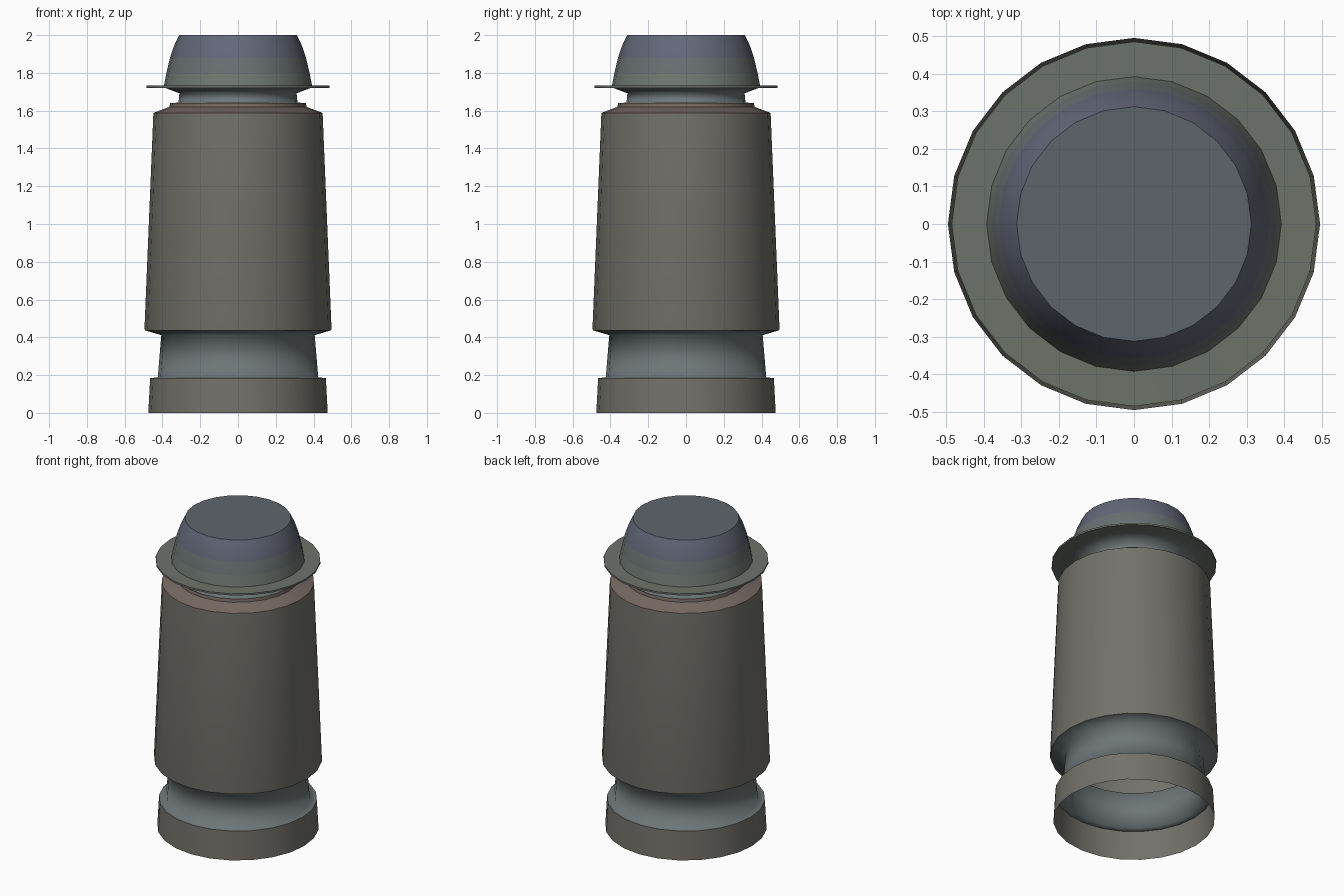
import bpy, bmesh, math

if "Cube" in bpy.data.objects:
    bpy.data.objects.remove(bpy.data.objects["Cube"])

SIDES = 24


def material(name, rgb):
    m = bpy.data.materials.new(name)
    m.diffuse_color = (*rgb, 1)
    m.use_nodes = True
    m.node_tree.nodes["Principled BSDF"].inputs["Base Color"].default_value = m.diffuse_color
    return m


def lathe(name, profile, mats, cap_top=False, smooth_angle=30):
    """Spin an (r, z) profile, bottom to top, around z; one material per band
    (the last material repeats for any remaining bands and the cap)."""
    bm = bmesh.new()
    rings = []
    for r, z in profile:
        rings.append([bm.verts.new((r * math.cos(2 * math.pi * i / SIDES),
                                    r * math.sin(2 * math.pi * i / SIDES), z))
                      for i in range(SIDES)])
    for band, (low, high) in enumerate(zip(rings, rings[1:])):
        for i in range(SIDES):
            j = (i + 1) % SIDES
            f = bm.faces.new((low[i], low[j], high[j], high[i]))
            f.material_index = min(band, len(mats) - 1)
    if cap_top:
        bm.faces.new(rings[-1]).material_index = len(mats) - 1
    mesh = bpy.data.meshes.new(name)
    bm.to_mesh(mesh)
    bm.free()
    for m in mats:
        mesh.materials.append(m)
    ob = bpy.data.objects.new(name, mesh)
    bpy.context.collection.objects.link(ob)
    bpy.ops.object.select_all(action='DESELECT')
    ob.select_set(True)
    bpy.context.view_layer.objects.active = ob
    bpy.ops.object.shade_smooth_by_angle(angle=math.radians(smooth_angle))
    return ob


olive = material("olive_grey", (0.170, 0.165, 0.145))
blue_grey = material("blue_grey", (0.155, 0.180, 0.185))
red_grey = material("red_grey", (0.185, 0.140, 0.125))
green_grey = material("green_grey", (0.150, 0.170, 0.145))
dome_low = material("dome_low", (0.160, 0.185, 0.165))
dome_mid = material("dome_mid", (0.140, 0.160, 0.165))
dome_high = material("dome_high", (0.125, 0.135, 0.190))
dome_top = material("dome_top", (0.112, 0.130, 0.155))

# Open foot ring
lathe("foot_ring", [(0.475, 0), (0.465, 0.185)], [olive])
# Recessed lower neck, softly shaded from ledge to flare
lathe("lower_neck", [(0.465, 0.185), (0.425, 0.187), (0.406, 0.412),
                     (0.493, 0.437)], [blue_grey], smooth_angle=180)
# Tapered main body
lathe("body", [(0.493, 0.437), (0.495, 0.448), (0.448, 1.588)], [olive])
# Sloped shoulder
lathe("shoulder", [(0.448, 1.588), (0.363, 1.62), (0.36, 1.64)], [red_grey])
# Upper neck, softly shaded into the flange underside
lathe("upper_neck", [(0.36, 1.64), (0.315, 1.643), (0.31, 1.692),
                     (0.385, 1.72), (0.485, 1.721)],
      [blue_grey, blue_grey, blue_grey, green_grey], smooth_angle=180)
# Thin flange rim and top
lathe("flange", [(0.485, 1.721), (0.485, 1.732), (0.392, 1.733)], [green_grey])
# Truncated dome, tint shifting from green to blue
lathe("dome", [(0.392, 1.733), (0.379, 1.80), (0.360, 1.88), (0.338, 1.945),
               (0.312, 2.0)], [dome_low, dome_mid, dome_high, dome_high, dome_top],
      cap_top=True)
